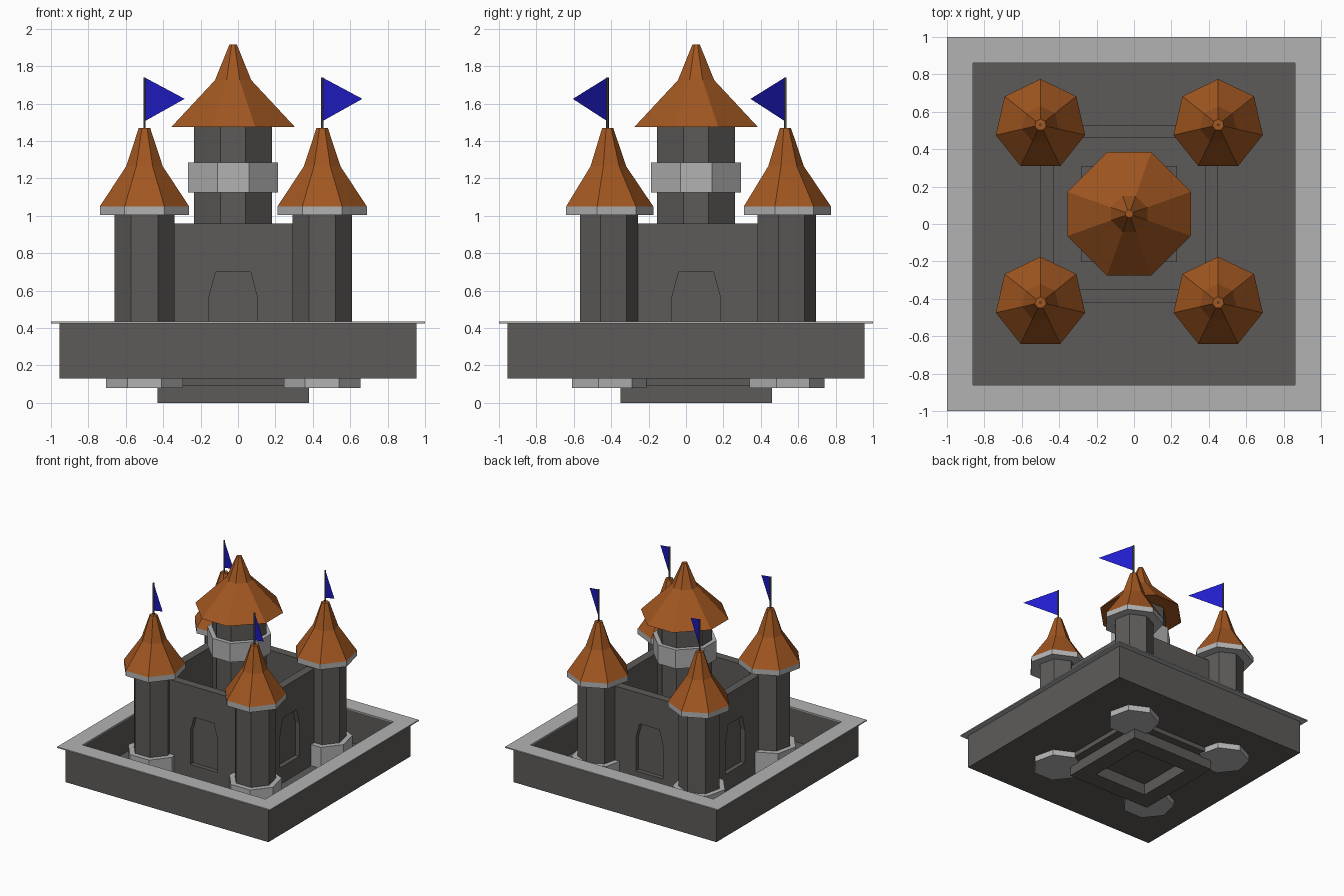
import bpy, bmesh, math

if "Cube" in bpy.data.objects:
    bpy.data.objects.remove(bpy.data.objects["Cube"])

CX, CY = -0.026, 0.054          # castle centre


def material(name, rgb):
    m = bpy.data.materials.new(name)
    m.diffuse_color = (*rgb, 1)
    m.use_nodes = True
    m.node_tree.nodes["Principled BSDF"].inputs["Base Color"].default_value = m.diffuse_color
    return m


DARK = material("dark_stone", (0.11, 0.105, 0.1))
LIGHT = material("light_stone", (0.45, 0.45, 0.45))
ROOF = material("roof_tile", (0.36, 0.095, 0.015))
BLUE = material("flag_cloth", (0.015, 0.012, 0.6))


# Cross-sections
def square(h, z, cx=0.0, cy=0.0):
    return [(cx + sx * h, cy + sy * h, z) for sx, sy in ((-1, -1), (1, -1), (1, 1), (-1, 1))]


def ngon(r, z, cx, cy, n=7):
    return [(cx + r * math.cos(math.pi / 2 + 2 * math.pi * i / n),
             cy + r * math.sin(math.pi / 2 + 2 * math.pi * i / n), z) for i in range(n)]


def octagon(a, b, z):
    # square of half-width a with cut corners; b is half the flat side
    pts = [(-b, -a), (b, -a), (a, -b), (a, b), (b, a), (-b, a), (-a, b), (-a, -b)]
    return [(CX + x, CY + y, z) for x, y in pts]


def skin(bm, rings, start=True, end=True, closed=False):
    loops = [[bm.verts.new(p) for p in ring] for ring in rings]
    pairs = list(zip(loops, loops[1:]))
    if closed:
        pairs.append((loops[-1], loops[0]))
    for a, b in pairs:
        for i in range(len(a)):
            j = (i + 1) % len(a)
            bm.faces.new((a[i], a[j], b[j], b[i]))
    if not closed:
        if start:
            bm.faces.new(loops[0][::-1])
        if end:
            bm.faces.new(loops[-1])


def finish(name, bm, mat):
    bmesh.ops.recalc_face_normals(bm, faces=bm.faces)
    me = bpy.data.meshes.new(name)
    bm.to_mesh(me)
    bm.free()
    if mat:
        me.materials.append(mat)
    ob = bpy.data.objects.new(name, me)
    bpy.context.collection.objects.link(ob)
    return ob


def loft(name, rings, mat, **kw):
    bm = bmesh.new()
    skin(bm, rings, **kw)
    return finish(name, bm, mat)


# Tray base with a hole under the castle, and its light rim
loft("base_tray", [square(0.44, 0.13, CX, CY), square(0.955, 0.13), square(0.955, 0.425),
                   square(0.86, 0.425), square(0.86, 0.15), square(0.44, 0.15, CX, CY)],
     DARK, closed=True)
loft("base_rim", [square(0.86, 0.425), square(1, 0.425), square(1, 0.435), square(0.86, 0.435)],
     LIGHT, closed=True)

# Curtain walls and sunken courtyard
walls = loft("castle_walls", [square(0.475, 0.09, CX, CY), square(0.475, 0.96, CX, CY),
                              square(0.405, 0.96, CX, CY), square(0.405, 0.09, CX, CY)],
             DARK, closed=True)
loft("courtyard", [square(0.405, 0.09, CX, CY), square(0.405, 0, CX, CY),
                   square(0.257, 0, CX, CY), square(0.257, 0.1, CX, CY)], DARK, start=False)

# Arched niches on all four walls
bm = bmesh.new()
arch = [(-0.128, 0.29), (0.128, 0.29), (0.128, 0.57), (0.093, 0.7), (-0.093, 0.7), (-0.128, 0.57)]
for k in range(4):
    c, s = round(math.cos(k * math.pi / 2)), round(math.sin(k * math.pi / 2))
    skin(bm, [[(CX + u * c + d * s, CY + u * s - d * c, z) for u, z in arch]
              for d in (0.437, 0.55)])
cutter = finish("niche_cutter", bm, None)
cutter.hide_render = True
mod = walls.modifiers.new("niches", 'BOOLEAN')
mod.object = cutter
mod.solver = 'EXACT'
bpy.context.view_layer.objects.active = walls
bpy.ops.object.modifier_apply(modifier=mod.name)
bpy.data.objects.remove(cutter)

# Central keep
loft("keep_shaft", [octagon(0.208, 0.067, 0.1), octagon(0.208, 0.067, 1.48)], DARK)
loft("keep_band", [octagon(0.241, 0.084, 1.125), octagon(0.241, 0.084, 1.285)], LIGHT)
loft("keep_roof", [octagon(0.33, 0.118, 1.475), octagon(0.097, 0.035, 1.725),
                   octagon(0.02, 0.008, 1.915)], ROOF)

# Four corner towers with roofs and flags
for side_y, y in (("front", -0.42), ("back", 0.53)):
    for side_x, x in (("left", -0.5), ("right", 0.45)):
        tag = f"{side_y}_{side_x}"

        def part(name, profile, mat, n=7):
            loft(f"{name}_{tag}", [ngon(r, z, x, y, n) for r, z in profile], mat)

        part("tower_foot", [(0.21, 0.08), (0.21, 0.33)], LIGHT)
        part("tower_shaft", [(0.164, 0.1), (0.164, 1.01)], DARK)
        part("tower_eave", [(0.245, 1.005), (0.245, 1.05)], LIGHT)
        part("tower_roof", [(0.245, 1.05), (0.1, 1.265), (0.031, 1.47)], ROOF)
        part("flag_pole", [(0.007, 1.46), (0.007, 1.74)], DARK, 6)
        bm = bmesh.new()
        bm.faces.new([bm.verts.new(p) for p in
                      ((x, y, 1.505), (x + 0.215, y - 0.185, 1.625), (x, y, 1.74))])
        finish(f"flag_{tag}", bm, BLUE)
